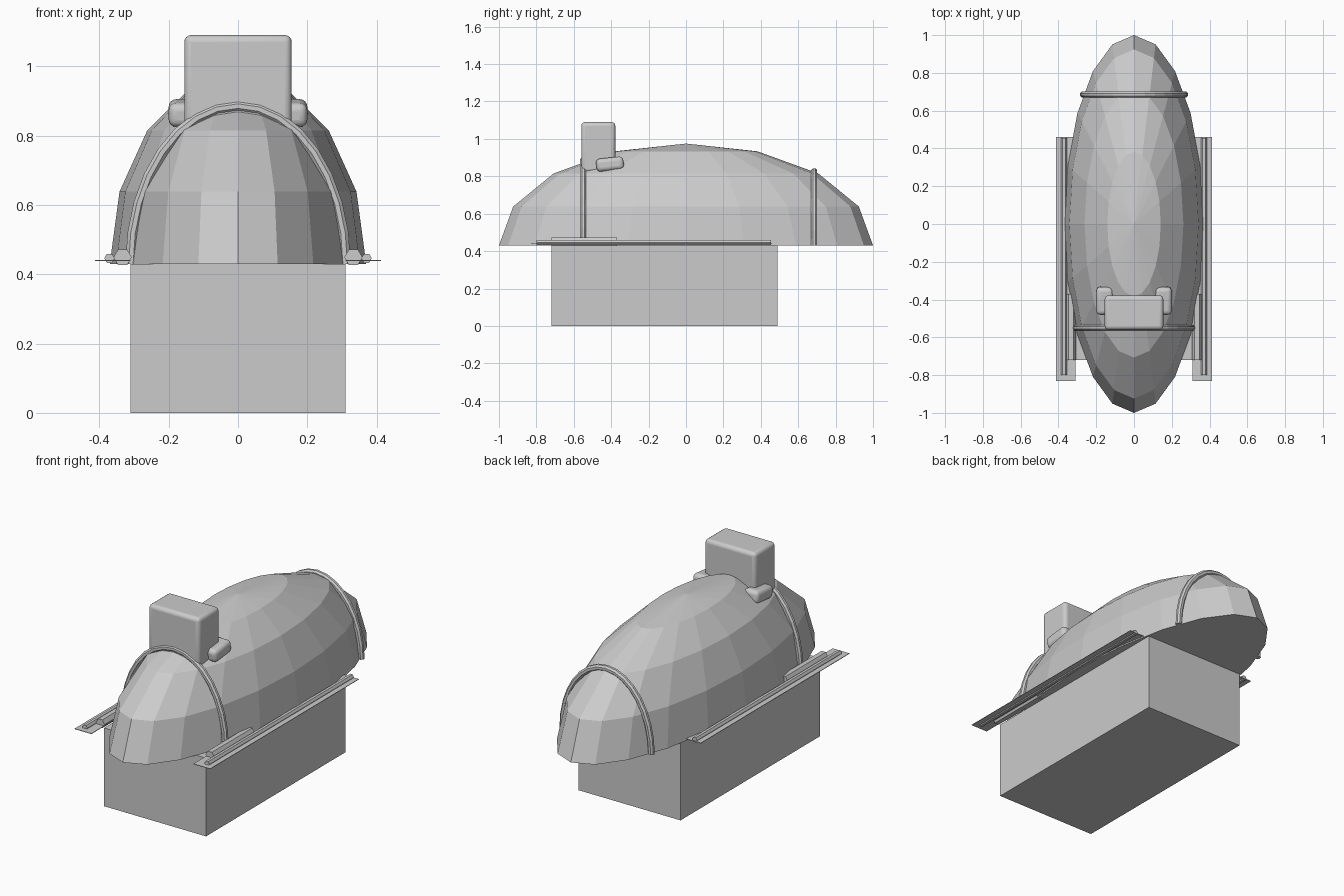
import bpy, bmesh, math
from mathutils import Matrix, Vector

if "Cube" in bpy.data.objects:
    bpy.data.objects.remove(bpy.data.objects["Cube"])

grey = bpy.data.materials.new("light grey")
grey.diffuse_color = (0.6, 0.6, 0.6, 1)
grey.use_nodes = True
grey.node_tree.nodes["Principled BSDF"].inputs["Base Color"].default_value = grey.diffuse_color

BASE, HX, HZ = 0.43, 0.37, 0.545   # dome base height, half width, height


def add(name, bm):
    bmesh.ops.recalc_face_normals(bm, faces=bm.faces)
    me = bpy.data.meshes.new(name)
    bm.to_mesh(me)
    bm.free()
    ob = bpy.data.objects.new(name, me)
    bpy.context.collection.objects.link(ob)
    me.materials.append(grey)
    return ob


def box(name, lo, hi, bevel=0, tilt=0):
    lo, hi = Vector(lo), Vector(hi)
    bm = bmesh.new()
    bmesh.ops.create_cube(bm, size=1, matrix=Matrix.Translation((lo + hi) / 2)
                          @ Matrix.Rotation(tilt, 4, 'X')
                          @ Matrix.Diagonal((hi - lo).to_4d()))
    ob = add(name, bm)
    if bevel:
        m = ob.modifiers.new("bevel", 'BEVEL')
        m.width, m.segments = bevel, 4
        bpy.ops.object.select_all(action='DESELECT')
        bpy.context.view_layer.objects.active = ob
        ob.select_set(True)
        bpy.ops.object.shade_smooth_by_angle(angle=math.radians(35))
    return ob


def rod(name, x, z, r, y0, y1):
    # six-sided rod along y with flat top
    bm = bmesh.new()
    bmesh.ops.create_cone(bm, cap_ends=True, segments=6, radius1=r, radius2=r, depth=y1 - y0,
                          matrix=Matrix.Translation((x, (y0 + y1) / 2, z))
                          @ Matrix.Rotation(math.pi / 2, 4, 'X') @ Matrix.Rotation(math.pi / 6, 4, 'Z'))
    return add(name, bm)


def arch(name, y, r=0.017, n=16, sides=8):
    # tube that follows the dome's cross-section at y
    s = math.sqrt(1 - y * y)
    bm = bmesh.new()
    rings = []
    for i in range(n + 1):
        a = math.pi * i / n
        c = Vector((HX * s * math.cos(a), y, BASE + HZ * s * math.sin(a)))
        out = Vector((HZ * math.cos(a), 0, HX * math.sin(a))).normalized()
        rings.append([bm.verts.new(c + r * (out * math.cos(t) + Vector((0, math.sin(t), 0))))
                      for t in (2 * math.pi * (k + 0.5) / sides for k in range(sides))])
    for p, q in zip(rings, rings[1:]):
        for k in range(sides):
            bm.faces.new((p[k], p[(k + 1) % sides], q[(k + 1) % sides], q[k]))
    bm.faces.new(rings[0])
    bm.faces.new(rings[-1])
    return add(name, bm)


# half-ellipsoid dome, flat faces, closed underneath
bm = bmesh.new()
bmesh.ops.create_uvsphere(bm, u_segments=20, v_segments=8, radius=1)
bmesh.ops.delete(bm, geom=[v for v in bm.verts if v.co.z < -0.01], context='VERTS')
bmesh.ops.holes_fill(bm, edges=[e for e in bm.edges if e.is_boundary], sides=0)
bmesh.ops.transform(bm, verts=bm.verts,
                    matrix=Matrix.Translation((0, 0, BASE)) @ Matrix.Diagonal((HX, 1, HZ, 1)))
add("dome_hull", bm)

# block under the dome
box("base_block", (-0.31, -0.72, 0), (0.31, 0.49, BASE))

# bands over the dome
arch("front_band", -0.55)
arch("rear_band", 0.685)

# box on top with its side lugs
box("top_box", (-0.155, -0.56, 0.82), (0.155, -0.378, 1.09), 0.02)

for side, sx in (("left", -1), ("right", 1)):
    xs = sorted((sx * 0.11, sx * 0.2))
    box(side + "_lug", (xs[0], -0.48, 0.83), (xs[1], -0.333, 0.9), 0.022, math.radians(6))
    # thin side plate and the rods lying on it
    xs = sorted((sx * 0.31, sx * 0.412))
    box(side + "_plate", (xs[0], -0.83, 0.438), (xs[1], 0.46, 0.441))
    rod(side + "_long_rod", sx * 0.371, 0.446, 0.015, -0.8, 0.455)
    rod(side + "_short_rod", sx * 0.333, 0.449, 0.026, -0.72, -0.37)
